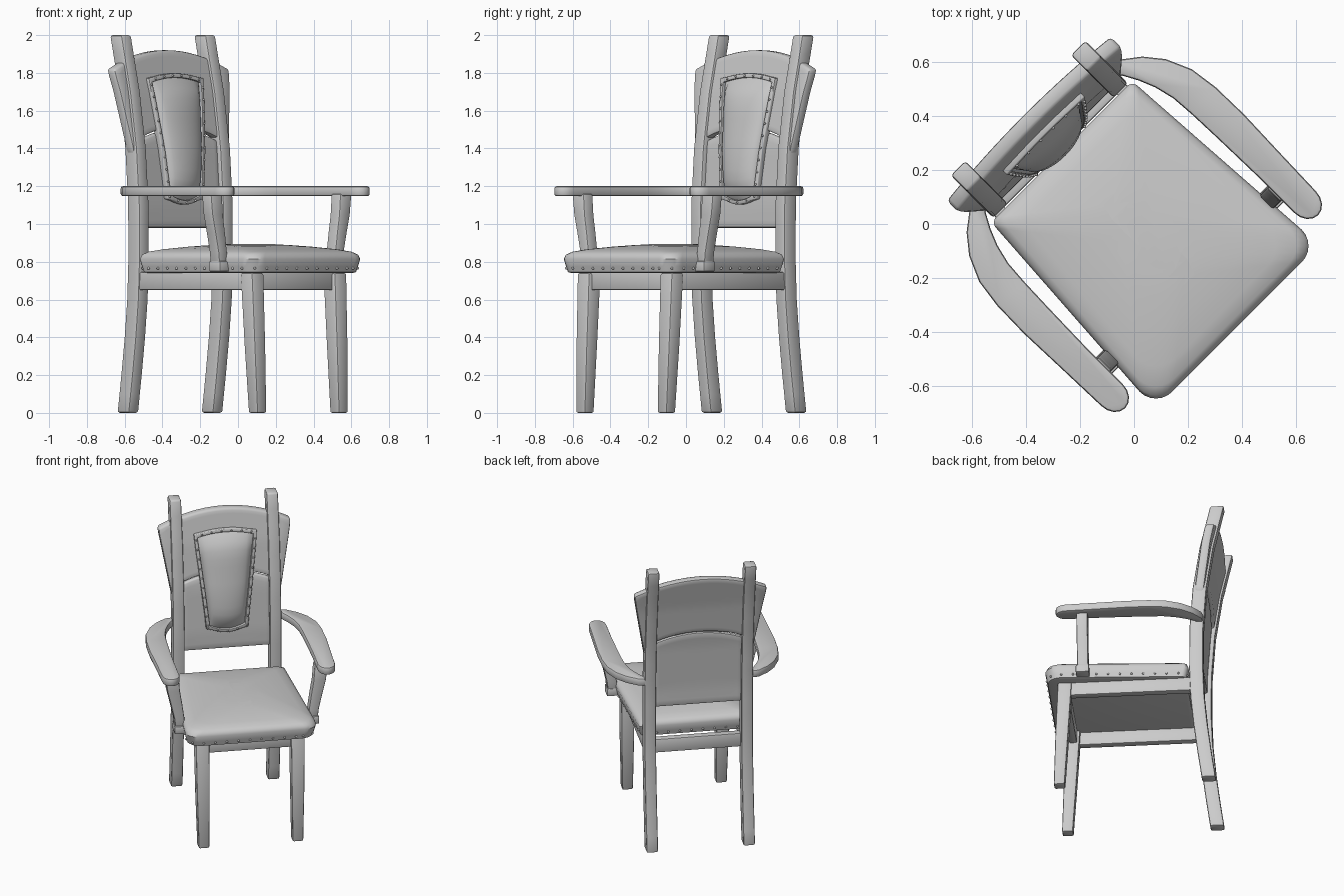
import bpy, bmesh, math
from mathutils import Matrix, Vector

cube = bpy.data.objects.get("Cube")
if cube:
    bpy.data.objects.remove(cube)

grey = bpy.data.materials.new("warm_grey")
grey.use_nodes = True
COLOUR = (0.6, 0.6, 0.6, 1)
grey.diffuse_color = COLOUR
grey.node_tree.nodes["Principled BSDF"].inputs["Base Color"].default_value = COLOUR
TURN = Matrix.Rotation(math.radians(45), 4, "Z")   # the chair stands at an angle


def finish(name, bm, bevel=0.0):
    """Round the hard edges, then make a smooth object turned into place."""
    bmesh.ops.recalc_face_normals(bm, faces=bm.faces)
    if bevel:
        hard = [e for e in bm.edges if len(e.link_faces) == 2 and e.calc_face_angle() > 0.8]
        bmesh.ops.bevel(bm, geom=hard, offset=bevel, segments=2, profile=0.5, affect="EDGES")
    mesh = bpy.data.meshes.new(name)
    bm.to_mesh(mesh)
    bm.free()
    mesh.materials.append(grey)
    obj = bpy.data.objects.new(name, mesh)
    bpy.context.collection.objects.link(obj)
    obj.matrix_world = TURN
    bpy.ops.object.select_all(action="DESELECT")
    obj.select_set(True)
    bpy.context.view_layer.objects.active = obj
    bpy.ops.object.shade_smooth_by_angle(angle=math.radians(40))
    return obj


def loft(name, rings, bevel=0.0, closed=False):
    """Skin a list of rings with equal point counts; closed joins last to first."""
    bm = bmesh.new()
    rows = [[bm.verts.new(p) for p in ring] for ring in rings]
    n = len(rows[0])
    pairs = list(zip(rows, rows[1:])) + ([(rows[-1], rows[0])] if closed else [])
    for a, b in pairs:
        for i in range(n):
            j = (i + 1) % n
            bm.faces.new((a[i], a[j], b[j], b[i]))
    if not closed:
        bm.faces.new(rows[0])
        bm.faces.new(rows[-1])
    return finish(name, bm, bevel)


def box_ring(x, y, z, hx, hy):
    return [(x - hx, y - hy, z), (x + hx, y - hy, z), (x + hx, y + hy, z), (x - hx, y + hy, z)]


def box(name, lo, hi, bevel=0.008):
    (x0, y0, z0), (x1, y1, z1) = lo, hi
    cx, cy, hx, hy = (x0 + x1) / 2, (y0 + y1) / 2, (x1 - x0) / 2, (y1 - y0) / 2
    return loft(name, [box_ring(cx, cy, z, hx, hy) for z in (z0, z1)], bevel)


SWEEP = [(0, .51), (.2, .482), (.4, .457), (.6, .438), (.8, .43), (1.1, .431),
         (1.4, .452), (1.7, .497), (2, .565)]


def back_y(z):
    """Depth of the curved back at a height."""
    for (z0, y0), (z1, y1) in zip(SWEEP, SWEEP[1:]):
        if z <= z1:
            return y0 + (y1 - y0) * (z - z0) / (z1 - z0)
    return SWEEP[-1][1]


def panel(name, half_width, bottom, top, front, back, bevel=0.01, cols=16, rows=12):
    """Slab following the curved back; front and back give depth offsets."""
    bm = bmesh.new()
    sheets = []
    for depth in (front, back):
        sheet = []
        for j in range(rows + 1):
            row = []
            for i in range(cols + 1):
                u, v = 2 * i / cols - 1, j / rows
                z = bottom(u) + (top(u) - bottom(u)) * v
                row.append(bm.verts.new((u * half_width(z), back_y(z) + depth(u, v), z)))
            sheet.append(row)
        for a, b in zip(sheet, sheet[1:]):
            for i in range(cols):
                bm.faces.new((a[i], a[i + 1], b[i + 1], b[i]))
        sheets.append(sheet)
    rim = [s[0] + [r[-1] for r in s[1:]] + s[-1][-2::-1] + [r[0] for r in s[-2:0:-1]] for s in sheets]
    for i in range(len(rim[0])):
        j = (i + 1) % len(rim[0])
        bm.faces.new((rim[0][i], rim[0][j], rim[1][j], rim[1][i]))
    return finish(name, bm, bevel)


def studs(name, points, radius):
    bm = bmesh.new()
    for p in points:
        bmesh.ops.create_uvsphere(bm, u_segments=8, v_segments=5, radius=radius,
                                  matrix=Matrix.Translation(p))
    return finish(name, bm)


def along(loop, spacing):
    """Evenly spaced points round a closed loop."""
    out, carry = [], 0.0
    for a, b in zip(loop, loop[1:] + loop[:1]):
        a, b = Vector(a), Vector(b)
        length, t = (b - a).length, carry
        while t < length:
            out.append(a.lerp(b, t / length))
            t += spacing
        carry = t - length
    return out


# Seat cushion: rounded trapezoid rings rising to a shallow dome
def seat_ring(inset, z):
    pts = []
    corners = [(.425, -.54, .085, -90), (.372, .38, .03, 0), (-.372, .38, .03, 90), (-.425, -.54, .085, 180)]
    for x, y, r, start in corners:
        r += inset * 0.25
        cx = x - math.copysign(r + inset, x)
        cy = y - math.copysign(r + inset, y)
        for k in range(7):
            a = math.radians(start + 15 * k)
            pts.append((cx + r * math.cos(a), cy + r * math.sin(a), z))
    return pts


loft("seat_cushion", [seat_ring(i, z) for i, z in (
    (.03, .74), (.015, .745), (.008, .775), (0, .815), (.008, .838), (.03, .853),
    (.08, .866), (.17, .88), (.25, .889), (.31, .893))])
studs("seat_studs", along(seat_ring(.008, .765), .075), .007)

# Seat rails
box("front_rail", (-.3, -.44, .65), (.3, -.39, .745))
box("back_rail", (-.3, .385, .65), (.3, .435, .745))

for side, label in ((1, "left"), (-1, "right")):
    # Back post with a swept curve, front leg tapering down
    loft(label + "_back_post", [box_ring(side * .315, back_y(z), z, .038, .045)
                                for z in [k / 10 for k in range(21)]], .012)
    loft(label + "_front_leg", [box_ring(side * x, y, z, h, h) for x, y, z, h in (
        (.305, -.452, 0, .035), (.308, -.435, .35, .041), (.31, -.415, .74, .045))], .01)
    box(label + "_side_rail", (min(side * .345, side * .295), -.4, .65),
        (max(side * .345, side * .295), .42, .745))

    # Armrest: flat strip widening forward to a rounded tip
    path = [(.33, .455, .022), (.375, .445, .03), (.425, .39, .045), (.465, .325, .056),
            (.495, .24, .064), (.506, .14, .067), (.51, 0, .066), (.509, -.2, .06),
            (.506, -.39, .057)]
    outer, inner = [], []
    for i, (x, y, w) in enumerate(path):
        a, b = path[max(i - 1, 0)], path[min(i + 1, len(path) - 1)]
        d = Vector((b[0] - a[0], b[1] - a[1])).normalized()
        outer.append((x - d.y * w, y + d.x * w))
        inner.append((x + d.y * w, y - d.x * w))
    tip = [(.506 + .057 * math.cos(math.pi * k / 8), -.39 - .07 * math.sin(math.pi * k / 8))
           for k in range(1, 8)]
    outline = outer + tip + inner[::-1]
    loft(label + "_armrest", [[(side * x, y, z) for x, y in outline] for z in (1.147, 1.2)], .012)

    # Arm support curving in to a small foot beside the seat
    loft(label + "_arm_support", [box_ring(side * x, -.29, z, h, .036) for x, z, h in (
        (.43, .76, .03), (.437, .85, .033), (.455, .95, .037), (.475, 1.05, .041),
        (.485, 1.16, .043))], .01)
    box(label + "_support_foot", (min(side * .37, side * .47), -.335, .748),
        (max(side * .37, side * .47), -.25, .803))


# Back: lower panel, and a thicker winged head panel with arched edges
def arch(u):
    return 1.39 + .12 * (1 - u * u) ** 0.7 if abs(u) < 1 else 1.37


panel("lower_back_panel", lambda z: .29, lambda u: .98, lambda u: 1.5 - .06 * u * u,
      lambda u, v: -.018, lambda u, v: .018)
panel("head_panel", lambda z: .355 + .075 * min(1, max(0, (z - 1.37) / .43)),
      arch, lambda u: 1.92 - .1 * u * u, lambda u, v: -.03, lambda u, v: .03, .014)


# Upholstered insert: tapered pad, raised rim and studs
def pad_width(z):
    return .11 + .075 * (z - 1.12) / .65


def pad_bottom(u):
    return 1.125 + .03 * u * u


def pad_top(u):
    return 1.775 - .025 * u * u


panel("back_cushion", pad_width, pad_bottom, pad_top,
      lambda u, v: -.03 - .055 * math.sqrt(max(0, 1 - u * u)) * min(1, 6 * v * (1 - v)) ** 0.5,
      lambda u, v: 0, 0)

STEPS = [k / 5 - 1 for k in range(11)]
edge = [(u, pad_bottom(u)) for u in STEPS]
edge += [(1, pad_bottom(1) + (pad_top(1) - pad_bottom(1)) * k / 8) for k in range(1, 8)]
edge += [(u, pad_top(u)) for u in reversed(STEPS)]
edge += [(-1, pad_top(1) - (pad_top(1) - pad_bottom(1)) * k / 8) for k in range(1, 8)]
middle = Vector((0, 0, 1.45))
rings, front_line = [], []
for u, z in edge:
    x, y = u * pad_width(z), back_y(z)
    out = Vector((math.copysign(.022, x) * (abs(u) > .99), 0, 0))
    if z in (pad_bottom(u), pad_top(u)):
        out.z = math.copysign(.022, z - middle.z)
    p = Vector((x, y, z))
    rings.append([p + Vector((0, -.01, 0)), p + Vector((0, -.05, 0)),
                  p + out + Vector((0, -.046, 0)), p + out + Vector((0, -.01, 0))])
    front_line.append(p + out * 0.5 + Vector((0, -.05, 0)))
loft("cushion_rim", rings, .004, closed=True)
studs("rim_studs", along(front_line, .065), .006)
